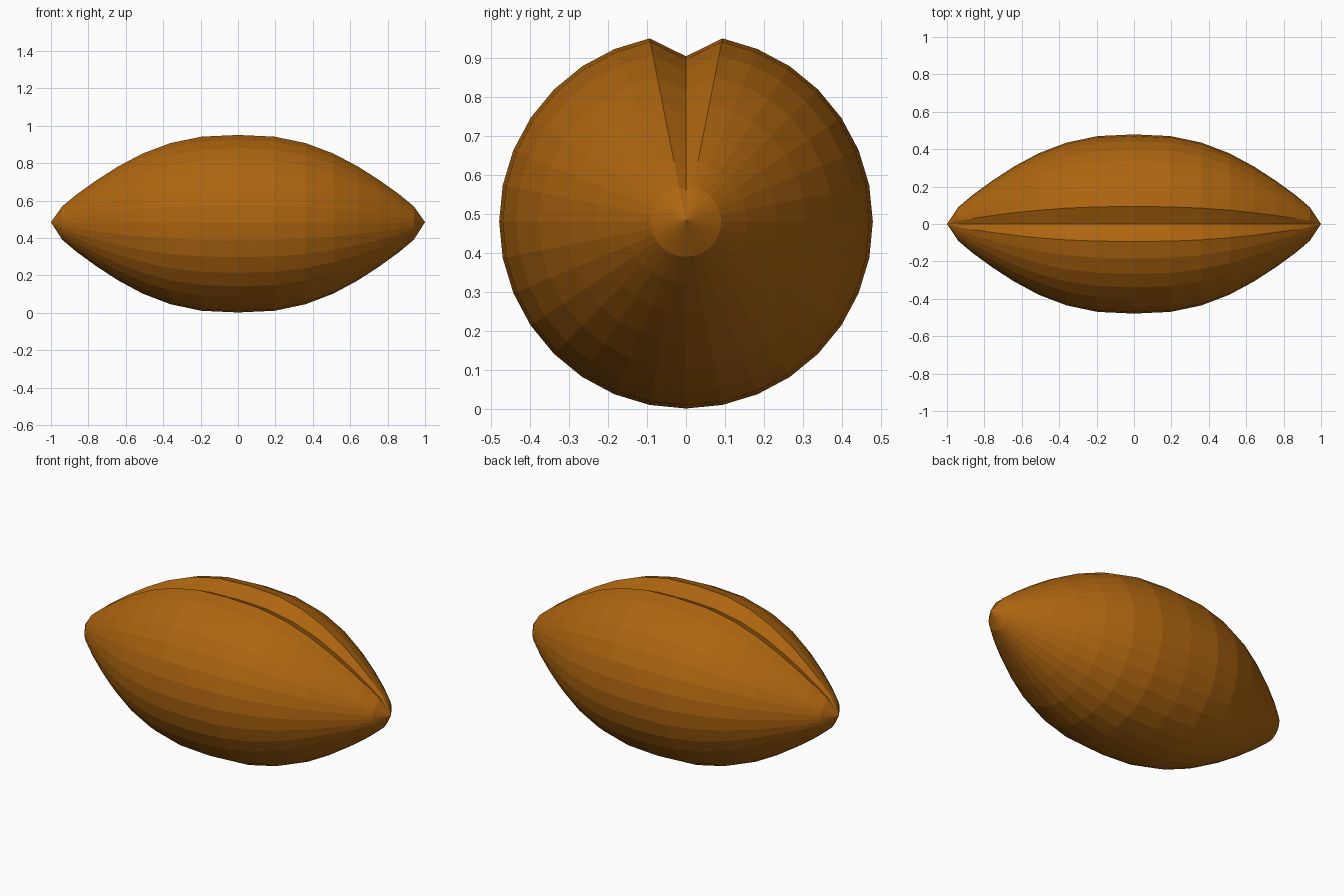
import bpy, bmesh
from math import sin, cos, pi

cube = bpy.data.objects.get("Cube")
if cube:
    bpy.data.objects.remove(cube)

SEGMENTS = 32
CENTRE_Z = 0.481
NOTCH = 0.885  # crease depth as a share of the radius

# Half profile of the seed: distance along x, radius
half = [(0.94, 0.09), (0.86, 0.157), (0.757, 0.232), (0.64, 0.308),
        (0.51, 0.378), (0.361, 0.435), (0.195, 0.47)]
profile = [(-x, r) for x, r in half] + [(0, 0.479)] + [(x, r) for x, r in reversed(half)]

brown = bpy.data.materials.new("golden brown")
brown.use_nodes = True
colour = (0.42, 0.13, 0.005, 1)
brown.diffuse_color = colour
brown.node_tree.nodes["Principled BSDF"].inputs["Base Color"].default_value = colour

# Rings around the long axis, with the top vertex pulled in as the crease
bm = bmesh.new()
rings = []
for x, r in profile:
    ring = []
    for i in range(SEGMENTS):
        a = 2 * pi * i / SEGMENTS
        d = r * (NOTCH if i == 0 else 1)
        ring.append(bm.verts.new((x, d * sin(a), CENTRE_Z + d * cos(a))))
    rings.append(ring)

# Pointed ends and the skin between the rings
tips = [bm.verts.new((s, 0, CENTRE_Z + 0.004)) for s in (-1, 1)]
for i in range(SEGMENTS):
    j = (i + 1) % SEGMENTS
    for a, b in zip(rings, rings[1:]):
        bm.faces.new((a[i], a[j], b[j], b[i]))
    bm.faces.new((tips[0], rings[0][j], rings[0][i]))
    bm.faces.new((tips[1], rings[-1][i], rings[-1][j]))
bmesh.ops.recalc_face_normals(bm, faces=bm.faces)

mesh = bpy.data.meshes.new("seed_body")
bm.to_mesh(mesh)
bm.free()
mesh.materials.append(brown)
seed = bpy.data.objects.new("seed_body", mesh)
bpy.context.collection.objects.link(seed)
